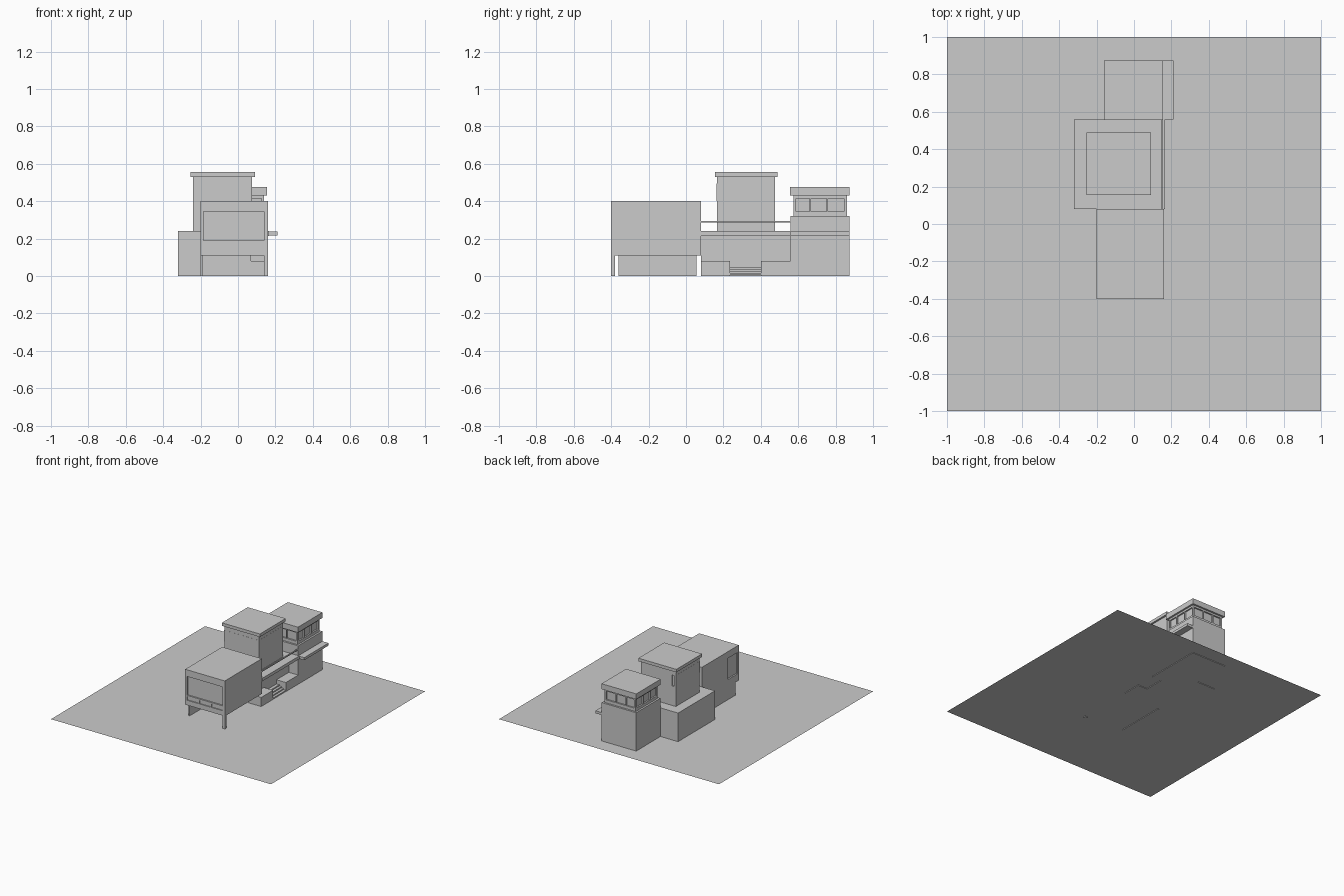
import bpy, bmesh

if "Cube" in bpy.data.objects:
    bpy.data.objects.remove(bpy.data.objects["Cube"])


def box(name, x, y, z):
    """Axis-aligned box from (min, max) pairs."""
    bm = bmesh.new()
    bmesh.ops.create_cube(bm, size=1)
    for v in bm.verts:
        v.co = [lo + (c + 0.5) * (hi - lo) for c, (lo, hi) in zip(v.co, (x, y, z))]
    me = bpy.data.meshes.new(name)
    bm.to_mesh(me)
    bm.free()
    ob = bpy.data.objects.new(name, me)
    bpy.context.collection.objects.link(ob)
    return ob


def cut(ob, x, y, z):
    """Recess a box-shaped opening into a part."""
    c = box("opening_cutter", x, y, z)
    c.hide_render = True
    c.hide_viewport = False
    m = ob.modifiers.new("opening", 'BOOLEAN')
    m.object = c
    m.operation = 'DIFFERENCE'
    m.solver = 'EXACT'
    bpy.context.view_layer.objects.active = ob
    bpy.ops.object.modifier_apply(modifier=m.name)
    bpy.data.objects.remove(c)


# Ground sheet, just above the footings
bpy.ops.mesh.primitive_plane_add(size=2, location=(0, 0, 0.005))
bpy.context.object.name = "ground_sheet"

# Raised front wing with corner window
wing = box("front_wing", (-0.20, 0.16), (-0.40, 0.08), (0.11, 0.40))
cut(wing, (-0.185, 0.14), (-0.42, -0.388), (0.19, 0.345))
cut(wing, (-0.22, -0.188), (-0.385, -0.26), (0.17, 0.345))
for i, (a, b) in enumerate([(-0.185, -0.08), (-0.07, 0.03), (0.04, 0.14)]):
    cut(wing, (a, b), (-0.42, -0.392), (0.15, 0.18))
box("wing_support_wall", (-0.20, -0.187), (-0.36, 0.055), (0, 0.11))
box("wing_support_post", (0.14, 0.16), (-0.40, -0.38), (0, 0.11))

# Middle base with porch
box("middle_base", (-0.32, 0.07), (0.08, 0.56), (0, 0.24))
box("porch_roof", (0.07, 0.165), (0.08, 0.56), (0.215, 0.24))
for name, y in (("front_porch_wall", (0.08, 0.235)), ("rear_porch_wall", (0.40, 0.56))):
    box(name, (0.07, 0.155), y, (0, 0.08))
for i in range(4):
    box(f"porch_step_{i + 1}", (0.07, 0.155 - 0.02 * i), (0.235, 0.40),
        (0.006 + 0.01 * i, 0.016 + 0.01 * i))
box("balcony_rail", (0.145, 0.155), (0.08, 0.56), (0.285, 0.293))

# Middle tower with its window band and overhanging roof
tower = box("middle_tower", (-0.24, 0.075), (0.165, 0.475), (0.235, 0.53))
cut(tower, (-0.225, -0.205), (0.465, 0.49), (0.40, 0.49))
box("tower_band", (-0.241, 0.076), (0.164, 0.4745), (0.40, 0.495))
cut(bpy.data.objects["tower_band"], (-0.239, 0.074), (0.166, 0.48), (0.39, 0.51))
box("tower_roof", (-0.255, 0.09), (0.155, 0.49), (0.53, 0.555))

# Rear block, window storey, roof and canopy
box("rear_block", (-0.16, 0.155), (0.56, 0.875), (0, 0.32))
upper = box("rear_window_core", (-0.133, 0.128), (0.587, 0.848), (0.32, 0.43))
X, Y = (-0.145, 0.14), (0.575, 0.86)
box("rear_window_sill", X, Y, (0.32, 0.345))
box("rear_window_head", X, Y, (0.415, 0.43))
for i, t in enumerate((0.0, 0.30, 0.62, 0.95)):
    a = X[0] + t * 0.285
    b = Y[0] + t * 0.285
    w = 0.014 if t in (0.0, 0.95) else 0.008
    for side, (lo, hi) in (("front", (Y[0], Y[0] + 0.014)), ("back", (Y[1] - 0.014, Y[1]))):
        box(f"{side}_mullion_{i}", (a, a + w), (lo, hi), (0.345, 0.415))
    for side, (lo, hi) in (("left", (X[0], X[0] + 0.014)), ("right", (X[1] - 0.014, X[1]))):
        box(f"{side}_mullion_{i}", (lo, hi), (b, b + w), (0.345, 0.415))
box("rear_roof", (-0.16, 0.155), (0.557, 0.875), (0.43, 0.475))
box("rear_canopy", (0.15, 0.21), (0.56, 0.875), (0.217, 0.238))
